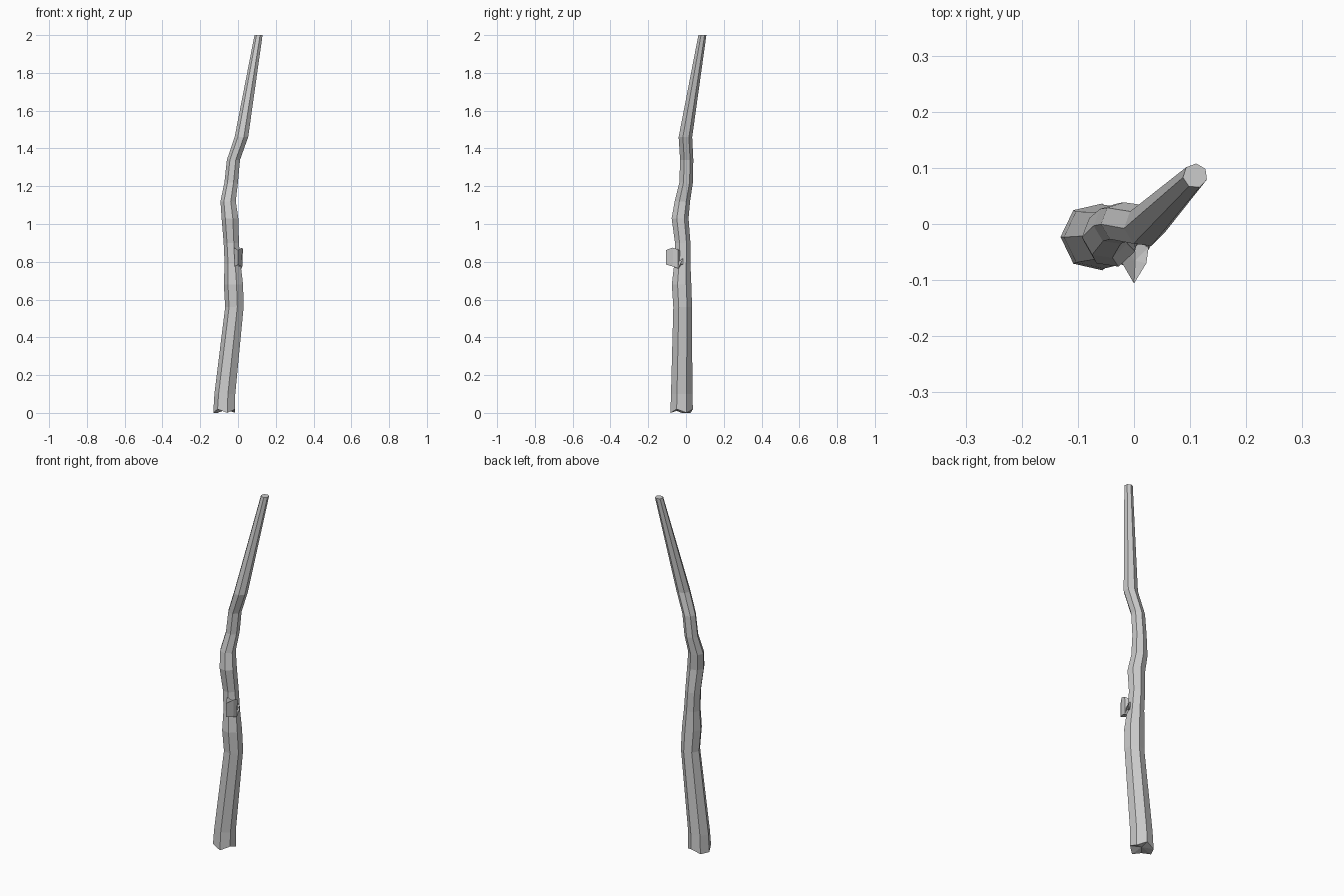
import bpy, bmesh, math

if "Cube" in bpy.data.objects:
    bpy.data.objects.remove(bpy.data.objects["Cube"])


def make_object(name, bm):
    bmesh.ops.recalc_face_normals(bm, faces=bm.faces)
    mesh = bpy.data.meshes.new(name)
    bm.to_mesh(mesh)
    bm.free()
    obj = bpy.data.objects.new(name, mesh)
    bpy.context.collection.objects.link(obj)
    return obj


def bridge(bm, rings):
    for a, b in zip(rings, rings[1:]):
        n = len(a)
        for i in range(n):
            j = (i + 1) % n
            bm.faces.new((a[i], a[j], b[j], b[i]))


def fan(bm, ring, centre):
    c = bm.verts.new(centre)
    for i in range(len(ring)):
        bm.faces.new((ring[i], ring[(i + 1) % len(ring)], c))


# Crooked seven-sided shaft: height, centre x, centre y, radius
SIDES = 7
path = [
    (0.00, -0.070, -0.023, 0.061),
    (0.10, -0.067, -0.023, 0.058),
    (0.56, -0.017, -0.018, 0.051),
    (0.68, -0.022, -0.024, 0.053),
    (0.79, -0.027, -0.020, 0.044),
    (0.90, -0.034, -0.018, 0.042),
    (1.03, -0.041, -0.032, 0.046),
    (1.12, -0.051, -0.020, 0.042),
    (1.22, -0.035, 0.000, 0.037),
    (1.34, -0.023, 0.003, 0.036),
    (1.46, 0.019, -0.004, 0.037),
    (2.00, 0.109, 0.086, 0.022),
]
bm = bmesh.new()
rings = []
for k, (z, cx, cy, r) in enumerate(path):
    ring = []
    for i in range(SIDES):
        a = math.pi + math.tau * i / SIDES + math.radians(8) * z / 2
        lift = 0.02 * (i % 2) if k == 0 else 0.0
        ring.append(bm.verts.new((cx + r * math.cos(a), cy + r * math.sin(a), z + lift)))
    rings.append(ring)
bridge(bm, rings)
fan(bm, rings[0], (-0.07, -0.023, 0.02))
bm.faces.new(rings[-1])
make_object("shaft", bm)

# Broken branch stub: six-sided, curving out of the shaft and up to a jagged end
outline = [(0.000, -0.106), (0.022, -0.070), (0.026, -0.042),
           (0.002, -0.027), (-0.018, -0.042), (-0.021, -0.070)]
root_z = [0.775, 0.79, 0.82, 0.84, 0.82, 0.79]
low_z = [0.785, 0.775, 0.765, 0.765, 0.765, 0.775]
top_z = [0.862, 0.875, 0.865, 0.855, 0.865, 0.875]
bm = bmesh.new()
root = [bm.verts.new((x * 0.8, -0.015, z)) for (x, y), z in zip(outline, root_z)]
low = [bm.verts.new((x * 0.85, y, z)) for (x, y), z in zip(outline, low_z)]
top = [bm.verts.new((x, y, z)) for (x, y), z in zip(outline, top_z)]
bridge(bm, [root, low, top])
fan(bm, top, (0.002, -0.065, 0.85))
bm.faces.new(root)
make_object("branch_stub", bm)
